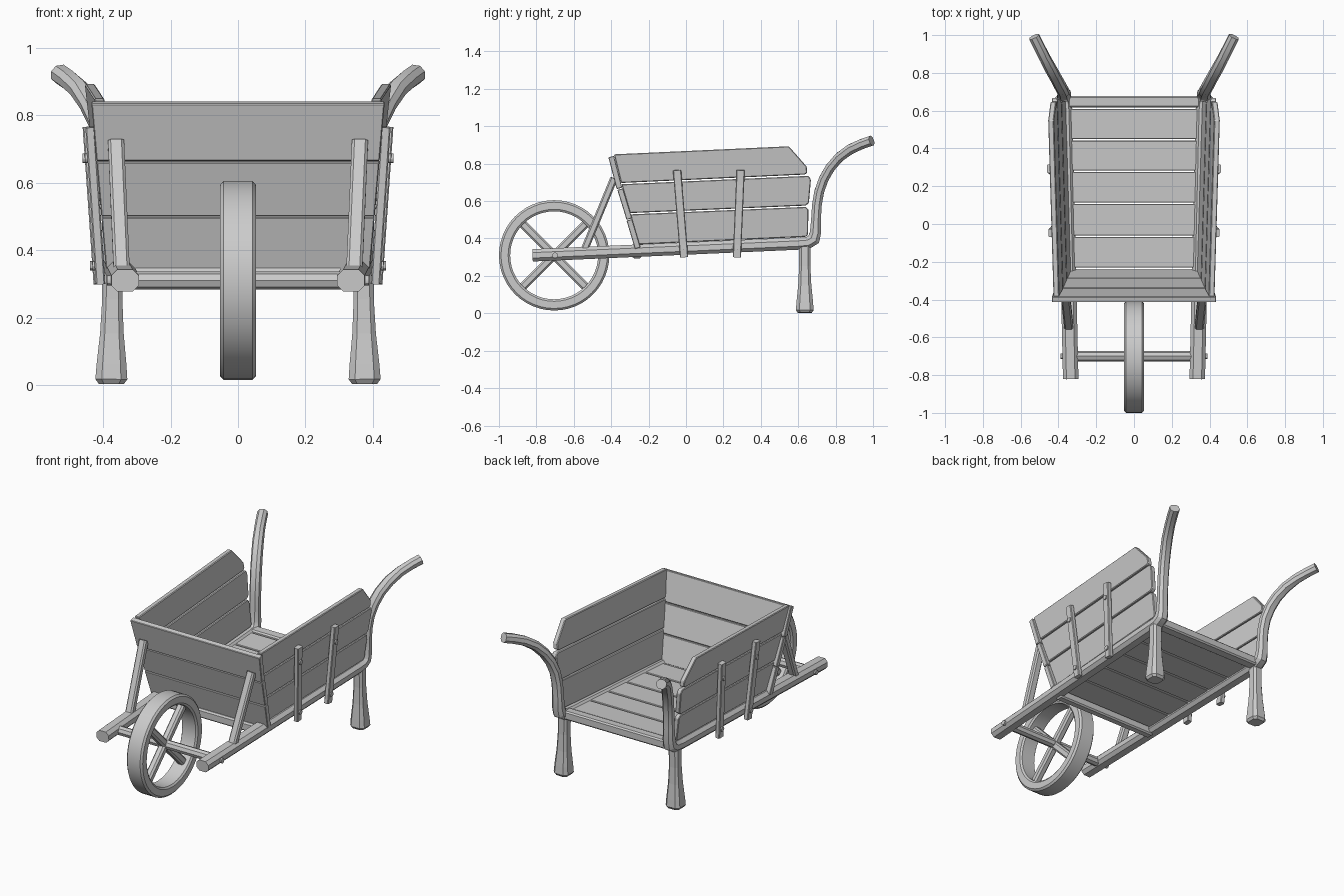
import bpy, bmesh, math
from mathutils import Vector

if "Cube" in bpy.data.objects:
    bpy.data.objects.remove(bpy.data.objects["Cube"])

X = Vector((1, 0, 0))


def rail_z(y):
    return 0.31 + 0.0443 * (y + 0.82)


def finish(name, bm, mirror=False, bevel=0.0, smooth=False):
    bmesh.ops.recalc_face_normals(bm, faces=bm.faces)
    me = bpy.data.meshes.new(name)
    bm.to_mesh(me)
    bm.free()
    ob = bpy.data.objects.new(name, me)
    bpy.context.collection.objects.link(ob)
    if smooth:
        bpy.ops.object.select_all(action='DESELECT')
        ob.select_set(True)
        bpy.context.view_layer.objects.active = ob
        bpy.ops.object.shade_smooth_by_angle(angle=math.radians(30))
    if bevel:
        m = ob.modifiers.new("edge_bevel", 'BEVEL')
        m.width, m.segments = bevel, 1
        m.limit_method = 'ANGLE'
    if mirror:
        ob.modifiers.new("mirror", 'MIRROR')
    return ob


def skin(bm, rings, closed=False):
    """Join equal-length vertex rings, capping the ends unless closed."""
    vs = [[bm.verts.new(p) for p in r] for r in rings]
    n = len(vs[0])
    for a, b in zip(vs, vs[1:] + vs[:1] if closed else vs[1:]):
        for i in range(n):
            bm.faces.new((a[i], a[(i + 1) % n], b[(i + 1) % n], b[i]))
    if not closed:
        bm.faces.new(vs[0])
        bm.faces.new(vs[-1])


def sweep(bm, pts, sizes, chamfer=0.28):
    """Chamfered rectangle (width, height) swept along a path."""
    pts = [Vector(p) for p in pts]
    rings = []
    for i, p in enumerate(pts):
        t = (pts[min(i + 1, len(pts) - 1)] - pts[max(i - 1, 0)]).normalized()
        s = (X - t * X.dot(t)).normalized()
        n = s.cross(t)
        w, h = sizes[i][0] / 2, sizes[i][1] / 2
        c = min(w, h) * 2 * chamfer
        sec = [(w, h - c), (w - c, h), (c - w, h), (-w, h - c),
               (-w, c - h), (c - w, -h), (w - c, -h), (w, c - h)]
        rings.append([p + s * a + n * b for a, b in sec])
    skin(bm, rings)


def bar(bm, p, q, w, h, chamfer=0.14):
    sweep(bm, [p, q], [(w, h)] * 2, chamfer)


def cyl_x(bm, x0, x1, y, z, r, n=12):
    skin(bm, [[(x, y + r * math.cos(2 * math.pi * i / n),
                z + r * math.sin(2 * math.pi * i / n)) for i in range(n)]
              for x in (x0, x1)])


# Wheel rim
bm = bmesh.new()
WY, WZ = -0.705, 0.31
prof = [(-.043, .295), (.043, .295), (.053, .284), (.053, .246), (.045, .235),
        (-.045, .235), (-.053, .246), (-.053, .284)]
skin(bm, [[(x, WY + r * math.cos(a), WZ + r * math.sin(a)) for x, r in prof]
          for a in (2 * math.pi * i / 48 for i in range(48))], closed=True)
finish("wheel_rim", bm, smooth=True)

# Crossed spokes
bm = bmesh.new()
k = 0.24 * math.sqrt(0.5)
for s in (1, -1):
    bar(bm, (0, WY - k, WZ - s * k), (0, WY + k, WZ + s * k), .045, .045, .22)
finish("wheel_spokes", bm)

# Axle with end pegs
bm = bmesh.new()
cyl_x(bm, -.34, .34, -.70, WZ, .027, 8)
cyl_x(bm, -.388, .388, -.70, WZ, .015, 12)
finish("axle", bm, smooth=True)

# Rails running into the curved handles
path = [(.335, -.82, .31), (.351, -.1, rail_z(-.1)), (.367, .60, rail_z(.60)),
        (.369, .655, .378), (.370, .683, .396), (.371, .692, .43), (.372, .695, .50),
        (.374, .70, .58), (.380, .712, .65), (.394, .737, .72), (.413, .772, .78),
        (.440, .82, .835), (.472, .88, .878), (.503, .94, .905), (.529, .992, .923)]
sizes = [(.082, .066)] * 3 + [(.076, .064), (.072, .068), (.068, .06)] \
    + [(.062, .052)] * 4 + [(.06, .052)] * 2 + [(.056, .054)] * 3
bm = bmesh.new()
sweep(bm, path, sizes)
finish("rail_and_handle", bm, mirror=True, smooth=True)

# Rear legs, flared at the foot
bm = bmesh.new()
legs = [(0, .075), (.014, .095), (.06, .088), (.15, .070), (.25, .060), (.36, .062)]
sweep(bm, [(.376 - .012 * z, .635, z + .003) for z, _ in legs],
      [(w, w) for _, w in legs], .2)
finish("rear_leg", bm, mirror=True)

# Bed planks
bm = bmesh.new()
cuts = [-.235, -.065, .11, .28, .445, .612]
for a, b in zip(cuts, cuts[1:]):
    y = (a + b) / 2
    z = rail_z(y) + .008
    dz = .0443 * .166 / 2
    w = .345
    skin(bm, [[(x, a + .004, z - dz - .014), (x, b - .004, z + dz - .014),
               (x, b - .004, z + dz + .014), (x, a + .004, z - dz + .014)]
              for x in (-w, w)])
finish("bed_planks", bm, bevel=.003)

# Cross beams at both ends of the bed
bm = bmesh.new()
skin(bm, [[(x, y, z) for y, z in ((-.285, .292), (-.238, .294), (-.238, .355), (-.285, .345))]
          for x in (-.345, .345)])
skin(bm, [[(x, y, z) for y, z in ((.617, .352), (.678, .355), (.678, .408), (.617, .405))]
          for x in (-.35, .35)])
finish("cross_beams", bm, bevel=.008)


# Leaning side boards
def side_x(y, z):
    return .36 + .024 * y + .135 * (z - .4)


boards = [
    [(-.258, .368), (.64, .409), (.652, .42), (.655, .555), (.64, .569), (-.298, .529)],
    [(-.300, .536), (.64, .576), (.657, .59), (.668, .715), (.655, .735), (-.345, .690)],
    [(-.347, .697), (.635, .742), (.648, .752), (.645, .785), (.55, .893), (-.385, .850)],
]
bm = bmesh.new()
for poly in boards:
    skin(bm, [[(side_x(y, z) + d, y, z) for y, z in poly] for d in (-.015, .015)])
finish("side_boards", bm, mirror=True, bevel=.004)

# Sloping front boards
bm = bmesh.new()
for y0, z0, y1, z1 in ((-.258, .348, -.303, .500), (-.303, .504, -.352, .664),
                       (-.356, .668, -.400, .838)):
    rings = []
    for y, z in ((y0, z0), (y1, z1)):
        w = .392 + .088 * (z - .35)
        rings.append([(-w, y - .015, z - .004), (w, y - .015, z - .004),
                      (w, y + .015, z + .004), (-w, y + .015, z + .004)])
    skin(bm, rings)
finish("front_boards", bm, bevel=.003)

# Battens and bolts on the outside of the sides
battens = [((-.010, .30), (-.048, .765)), ((.272, .30), (.292, .765))]
bm, bolts = bmesh.new(), bmesh.new()
for (ya, za), (yb, zb) in battens:
    xa, xb = .408 + .024 * ya, .440 + .024 * yb
    bar(bm, (xa, ya, za), (xb, yb, zb), .028, .044)
    for f in (.115, .80):
        x = xa + (xb - xa) * f
        cyl_x(bolts, x, x + .021, ya + (yb - ya) * f, za + (zb - za) * f, .014)
finish("side_battens", bm, mirror=True)
finish("batten_bolts", bolts, mirror=True, smooth=True)

# Struts bracing the front boards
bm = bmesh.new()
bar(bm, (.345, -.545, .335), (.362, -.385, .722), .048, .040, .2)
finish("front_strut", bm, mirror=True)
